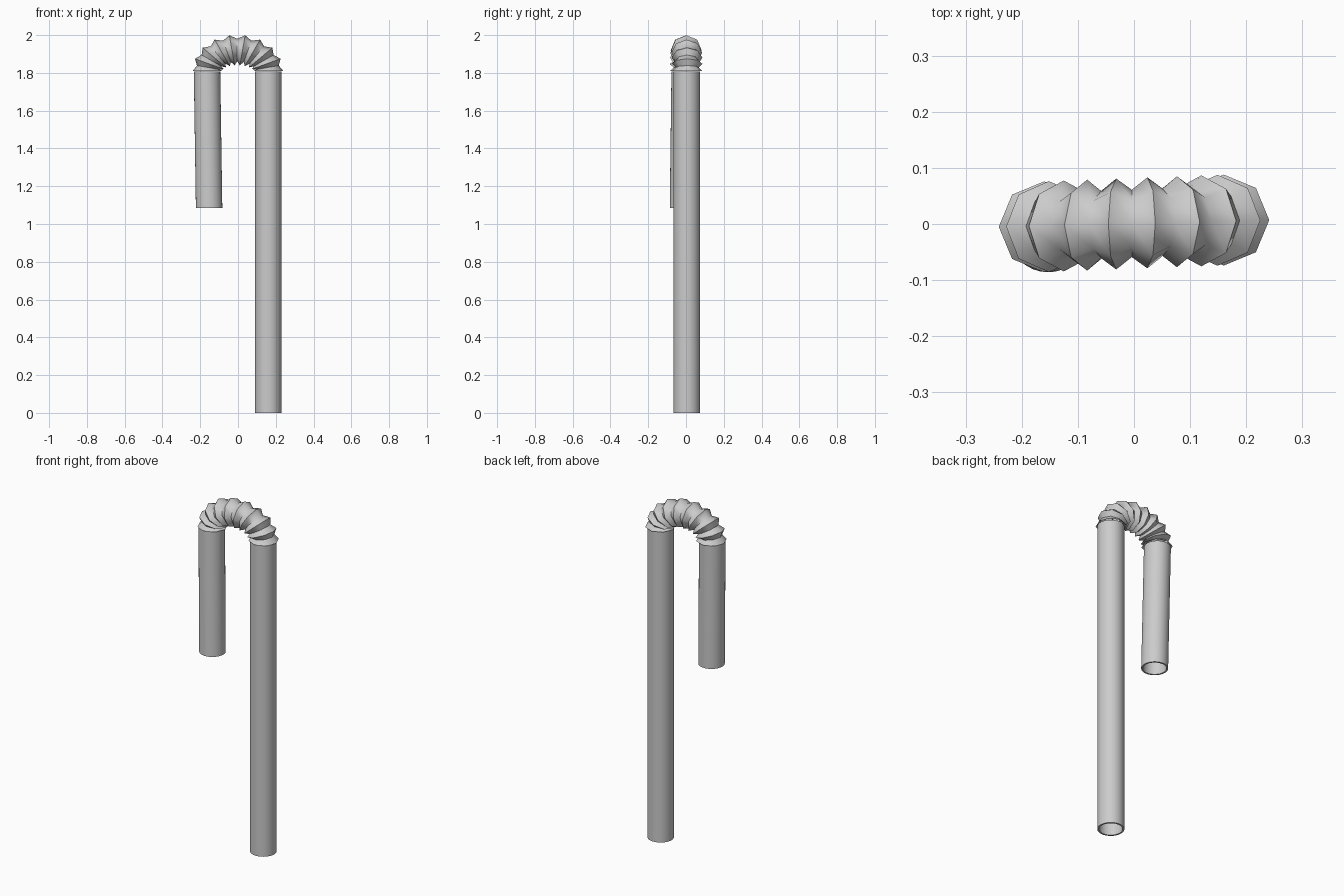
import bpy, bmesh, math
from mathutils import Vector

if "Cube" in bpy.data.objects:
    bpy.data.objects.remove(bpy.data.objects["Cube"])


def loft(name, rings, closed=False):
    """Skin a list of equal-length vertex rings with quads."""
    bm = bmesh.new()
    vr = [[bm.verts.new(p) for p in ring] for ring in rings]
    n = len(vr[0])
    pairs = list(zip(vr, vr[1:])) + ([(vr[-1], vr[0])] if closed else [])
    for a, b in pairs:
        for i in range(n):
            j = (i + 1) % n
            bm.faces.new((a[i], a[j], b[j], b[i]))
    bmesh.ops.recalc_face_normals(bm, faces=bm.faces)
    mesh = bpy.data.meshes.new(name)
    bm.to_mesh(mesh)
    bm.free()
    ob = bpy.data.objects.new(name, mesh)
    bpy.context.collection.objects.link(ob)
    bpy.ops.object.select_all(action='DESELECT')
    ob.select_set(True)
    bpy.context.view_layer.objects.active = ob
    bpy.ops.object.shade_smooth_by_angle(angle=math.radians(50))
    return ob


def circle(center, u, v, r, n):
    return [center + (u * math.cos(2 * math.pi * i / n)
                      + v * math.sin(2 * math.pi * i / n)) * r for i in range(n)]


def tube(name, bottom, top, r=0.07, wall=0.009, n=32):
    """Hollow pipe with an outer wall, inner wall and two rims."""
    x, y = Vector((1, 0, 0)), Vector((0, 1, 0))
    b, t = Vector(bottom), Vector(top)
    return loft(name, [circle(b, x, y, r, n), circle(t, x, y, r, n),
                       circle(t, x, y, r - wall, n), circle(b, x, y, r - wall, n)], True)


# Straight pipes
tube("long_tube", (0.16, 0.004, 0), (0.16, 0.004, 1.808))
tube("short_tube", (-0.153, -0.016, 1.085), (-0.164, -0.007, 1.808))

# Corrugated bend: octagonal ridges and valleys along a flattened arch
RIDGES = 10
steps = 2 * (RIDGES - 1)
rings = []
for k in range(steps + 1):
    a = math.pi * k / steps
    c = Vector((0.16 * math.cos(a) - 0.004 * math.sin(a),
                0.001 + 0.006 * math.cos(a),
                1.809 + 0.112 * math.sin(a)))
    radial = Vector((math.cos(a), 0, math.sin(a)))
    radius = 0.081 if k % 2 == 0 else 0.06
    rings.append(circle(c, radial, Vector((0, 1, 0)), radius, 8))
loft("corrugated_bend", rings)
